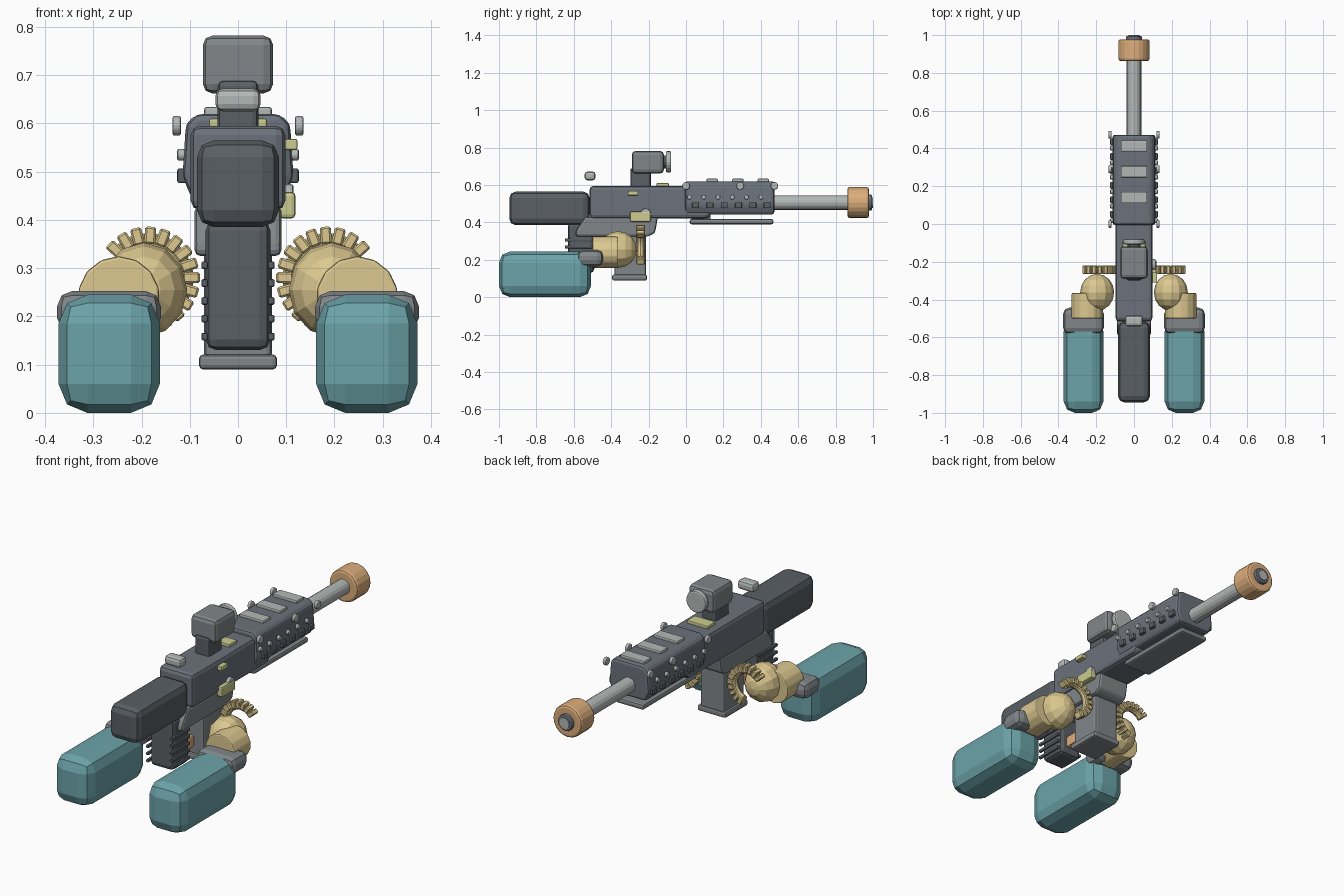
import bpy, bmesh, math
from mathutils import Vector, Matrix

if "Cube" in bpy.data.objects:
    bpy.data.objects.remove(bpy.data.objects["Cube"])

COLORS = {
    "dark": (0.10, 0.115, 0.13), "slate": (0.15, 0.17, 0.20), "steel": (0.22, 0.24, 0.25),
    "light": (0.45, 0.48, 0.47), "teal": (0.15, 0.37, 0.40), "gold": (0.72, 0.58, 0.28),
    "orange": (0.72, 0.42, 0.20), "lime": (0.60, 0.60, 0.28),
}
MATS = {}
for key, c in COLORS.items():
    MATS[key] = bpy.data.materials.new(key)
    MATS[key].diffuse_color = (*c, 1)


def make(name, bm, color, bevel=0.0, segments=2):
    bmesh.ops.recalc_face_normals(bm, faces=bm.faces[:])
    mesh = bpy.data.meshes.new(name)
    bm.to_mesh(mesh)
    bm.free()
    obj = bpy.data.objects.new(name, mesh)
    bpy.context.collection.objects.link(obj)
    mesh.materials.append(MATS[color])
    if bevel:
        mod = obj.modifiers.new("bevel", "BEVEL")
        mod.width, mod.segments = bevel, segments
        mod.limit_method, mod.angle_limit = "ANGLE", math.radians(25)
    return obj


def box(name, color, x, y, z, bevel=0.0, segments=2):
    """Box given by its (min, max) range on each axis."""
    bm = bmesh.new()
    bmesh.ops.create_cube(bm, size=1)
    for v in bm.verts:
        v.co = Vector([(r[0] + r[1]) / 2 + c * (r[1] - r[0]) for r, c in zip((x, y, z), v.co)])
    return make(name, bm, color, bevel, segments)


def cylinder(name, color, start, end, radius, sides=16, bevel=0.0):
    a, b = Vector(start), Vector(end)
    bm = bmesh.new()
    turn = (b - a).to_track_quat("Z", "Y").to_matrix().to_4x4()
    bmesh.ops.create_cone(bm, cap_ends=True, segments=sides, radius1=radius, radius2=radius,
                          depth=(b - a).length, matrix=Matrix.Translation((a + b) / 2) @ turn)
    return make(name, bm, color, bevel)


def prism(name, color, points, axis, low, high, bevel):
    """Extrude a profile: (x, z) points along y, or (y, z) points along x."""
    bm = bmesh.new()
    put = (lambda p, t: (p[0], t, p[1])) if axis == "y" else (lambda p, t: (t, p[0], p[1]))
    face = bm.faces.new([bm.verts.new(put(p, low)) for p in points])
    new = bmesh.ops.extrude_face_region(bm, geom=[face])["geom"]
    step = Vector((0, high - low, 0) if axis == "y" else (high - low, 0, 0))
    bmesh.ops.translate(bm, verts=[g for g in new if isinstance(g, bmesh.types.BMVert)], vec=step)
    return make(name, bm, color, bevel)


# Stock, receiver and handguard
box("stock", "dark", (-0.085, 0.085), (-0.945, -0.515), (0.385, 0.565), 0.035)
prism("receiver", "slate", [(-0.515, 0.42), (0.11, 0.42), (0.14, 0.445), (0.14, 0.595), (-0.515, 0.595)],
      "x", -0.098, 0.098, 0.025)
half = [(0.085, 0.62), (0.108, 0.60), (0.115, 0.49), (0.095, 0.442)]
prism("handguard", "slate", half + [(-x, z) for x, z in reversed(half)], "y", -0.005, 0.472, 0.014)
box("under_rail", "steel", (-0.08, 0.08), (0.02, 0.467), (0.39, 0.418), 0.01)
box("rail_mount", "dark", (-0.05, 0.05), (0.03, 0.13), (0.40, 0.45))
prism("lower_receiver", "steel", [(-0.59, 0.35), (-0.58, 0.37), (-0.54, 0.43), (-0.15, 0.43), (-0.165, 0.345),
                                 (-0.20, 0.325), (-0.59, 0.325)], "x", -0.09, 0.09, 0.015)

# Barrel and muzzle
cylinder("barrel", "light", (0, 0.46, 0.506), (0, 0.88, 0.506), 0.039)
cylinder("muzzle", "orange", (0, 0.863, 0.506), (0, 0.978, 0.506), 0.083, 20, 0.012)
cylinder("muzzle_tip", "slate", (0, 0.95, 0.506), (0, 0.995, 0.506), 0.042, 16, 0.006)
cylinder("muzzle_core", "light", (0, 0.96, 0.506), (0, 1.0, 0.506), 0.028, 12)

# Grip, magazine and trigger
box("grip", "dark", (-0.067, 0.067), (-0.632, -0.49), (0.13, 0.40), 0.022)
box("magazine", "steel", (-0.07, 0.07), (-0.382, -0.213), (0.11, 0.36), 0.012)
box("magazine_base", "steel", (-0.081, 0.081), (-0.395, -0.208), (0.09, 0.121), 0.009)
box("trigger", "orange", (-0.03, 0.03), (-0.49, -0.40), (0.165, 0.225), 0.008)
for s in (-1, 1):
    for i in range(5):
        z = 0.158 + i * 0.037
        box("grip_rib", "dark", tuple(sorted((s * 0.062, s * 0.076))), (-0.648, -0.50), (z - 0.008, z + 0.008), 0.004)
    cylinder("grip_pin", "light", (s * 0.06, -0.57, 0.35), (s * 0.08, -0.57, 0.35), 0.012, 8)

# Scope and sights
box("scope_post", "dark", (-0.042, 0.042), (-0.298, -0.188), (0.58, 0.69), 0.012)
box("scope_body", "steel", (-0.073, 0.073), (-0.29, -0.118), (0.662, 0.782), 0.02)
cylinder("scope_neck", "dark", (0, -0.13, 0.724), (0, -0.10, 0.724), 0.035, 12)
cylinder("scope_lens", "light", (0, -0.108, 0.724), (0, -0.079, 0.724), 0.057, 20, 0.008)
box("rear_sight", "light", (-0.047, 0.047), (-0.542, -0.484), (0.625, 0.672), 0.015)
box("top_marker", "lime", (-0.06, 0.06), (-0.157, -0.092), (0.592, 0.61), 0.004)
for y in (0.14, 0.277, 0.413):
    box("top_plate", "light", (-0.07, 0.07), (y - 0.03, y + 0.03), (0.615, 0.634), 0.005)

# Markers on the right side only
box("side_marker", "lime", (0.09, 0.123), (-0.31, -0.256), (0.545, 0.568), 0.004)
box("side_switch", "lime", (0.085, 0.119), (-0.30, -0.188), (0.403, 0.458), 0.008)
cylinder("switch_pivot", "light", (0.085, -0.215, 0.445), (0.115, -0.215, 0.445), 0.03, 12, 0.006)

# Handguard studs, slots and buttons on both sides
for s in (-1, 1):
    for i in range(6):
        y = 0.018 + i * 0.0765
        cylinder("stud", "light", (s * 0.10, y, 0.535), (s * 0.126, y, 0.535), 0.013, 10, 0.004)
        box("slot", "dark", tuple(sorted((s * 0.10, s * 0.126))), (y + 0.015, y + 0.052), (0.476, 0.507), 0.005)
    for y in (0.0, 0.29, 0.473):
        cylinder("button", "light", (s * 0.118, y, 0.595), (s * 0.136, y, 0.595), 0.021, 12, 0.005)


def hand_ring(s):
    """Curled fingers: a short arc of radial blocks over a thin ring."""
    bm = bmesh.new()
    center = Vector((s * 0.187, -0.243, 0.278))
    count = 13
    for i in range(count):
        a = math.radians(42 + i * 205 / (count - 1))
        d = Vector((s * math.cos(a), 0, math.sin(a)))
        turn = d.to_track_quat("Z", "Y").to_matrix().to_4x4()
        bmesh.ops.create_cube(bm, size=1, matrix=Matrix.Translation(center + d * 0.09) @ turn
                              @ Matrix.Diagonal((0.046 if abs(turn[1][0]) > 0.5 else 0.023,
                                                 0.046 if abs(turn[1][1]) > 0.5 else 0.023, 0.036, 1)))
    make("finger_blocks", bm, "gold", 0.004, 1)

    bm = bmesh.new()
    rows = []
    for i in range(17):
        a = math.radians(38 + i * 213 / 16)
        d = Vector((s * math.cos(a), 0, math.sin(a)))
        rows.append([bm.verts.new(center + d * (0.078 + 0.017 * math.cos(t)) + Vector((0, 0.018 * math.sin(t), 0)))
                     for t in [k * math.tau / 8 for k in range(8)]])
    for r0, r1 in zip(rows, rows[1:]):
        for k in range(8):
            bm.faces.new((r0[k], r0[k - 1], r1[k - 1], r1[k]))
    bm.faces.new(rows[0])
    bm.faces.new(rows[-1])
    make("finger_ring", bm, "gold")


# Arms: forearm, cuff, wrist, palm and curled fingers
for s, side in ((-1, "left"), (1, "right")):
    box(side + "_forearm", "teal", tuple(sorted((s * 0.162, s * 0.372))), (-1.0, -0.508), (0.0, 0.245), 0.06)
    box(side + "_cuff", "steel", tuple(sorted((s * 0.16, s * 0.375))), (-0.582, -0.443), (0.165, 0.253), 0.032)
    cylinder(side + "_wrist", "gold", (s * 0.247, -0.50, 0.24), (s * 0.247, -0.365, 0.24), 0.085, 14, 0.006)
    bm = bmesh.new()
    bmesh.ops.create_uvsphere(bm, u_segments=12, v_segments=8, radius=1,
                              matrix=Matrix.Translation((s * 0.195, -0.362, 0.255))
                              @ Matrix.Diagonal((0.09, 0.098, 0.098, 1)) @ Matrix.Rotation(math.pi / 2, 4, "X"))
    make(side + "_palm", bm, "gold")
    hand_ring(s)

for m in bpy.data.materials:
    if m.users and not m.is_grease_pencil:
        m.use_nodes = True
        m.node_tree.nodes["Principled BSDF"].inputs["Base Color"].default_value = m.diffuse_color
